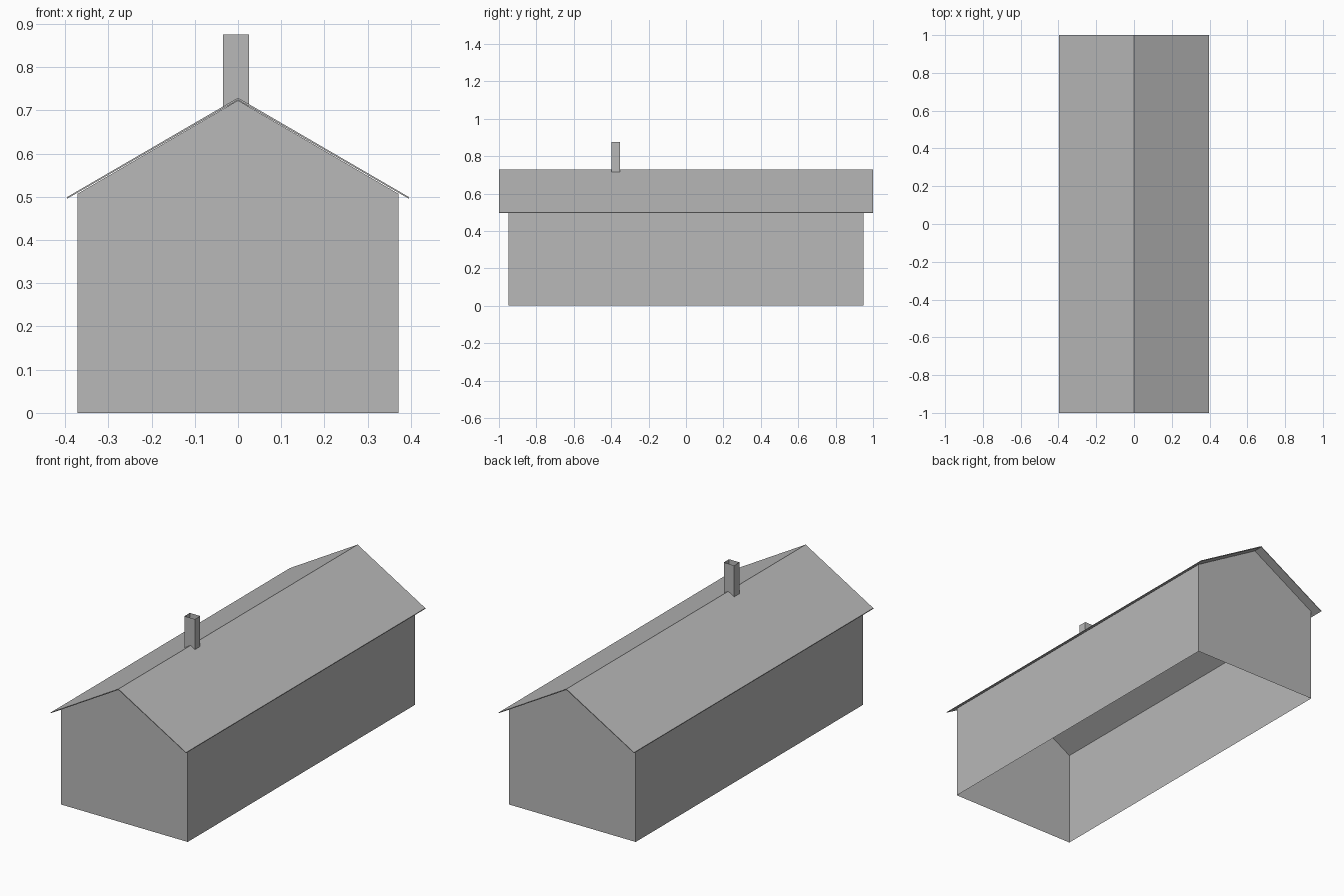
import bpy
import bmesh

cube = bpy.data.objects.get("Cube")
if cube:
    bpy.data.objects.remove(cube, do_unlink=True)

# One plain grey for the whole building
grey = bpy.data.materials.new("plain grey")
grey.use_nodes = True
grey.diffuse_color = (0.48, 0.48, 0.48, 1)
grey.node_tree.nodes["Principled BSDF"].inputs["Base Color"].default_value = grey.diffuse_color


def extrude_profile(name, points, direction, caps=(True, True), skip=()):
    """Sweep a closed outline; leave out the chosen caps and sides."""
    (start, end), axis = direction
    bm = bmesh.new()

    def ring(t):
        if axis == "y":
            return [bm.verts.new((a, t, b)) for a, b in points]
        return [bm.verts.new((a, b, t)) for a, b in points]

    first, last = ring(start), ring(end)
    n = len(points)
    for i in range(n):
        if i not in skip:
            j = (i + 1) % n
            bm.faces.new((first[i], first[j], last[j], last[i]))
    if caps[0]:
        bm.faces.new(first[::-1])
    if caps[1]:
        bm.faces.new(last)
    bmesh.ops.recalc_face_normals(bm, faces=bm.faces)
    mesh = bpy.data.meshes.new(name)
    bm.to_mesh(mesh)
    bm.free()
    mesh.materials.append(grey)
    obj = bpy.data.objects.new(name, mesh)
    bpy.context.collection.objects.link(obj)
    return obj


# Gabled wall shell, open below and under the roof
half, eave, apex = 0.371, 0.507, 0.723
gable = [(-half, 0), (half, 0), (half, eave), (0, apex), (-half, eave)]
extrude_profile("walls", gable, ((-0.95, 0.95), "y"), skip=(0, 2, 3))

# Thin pitched roof sheet with overhanging eaves and gable ends
roof = [(-0.396, 0.499), (0, 0.729), (0.396, 0.499),
        (0.396, 0.495), (0, 0.724), (-0.396, 0.495)]
extrude_profile("roof", roof, ((-1, 1), "y"))

# Hollow chimney astride the ridge, open at the top
x0, x1, y0, y1 = -0.035, 0.026, -0.397, -0.353
stack = [(x0, y0), (x1, y0), (x1, y1), (x0, y1)]
extrude_profile("chimney", stack, ((0.709, 0.875), "z"), caps=(False, False))
